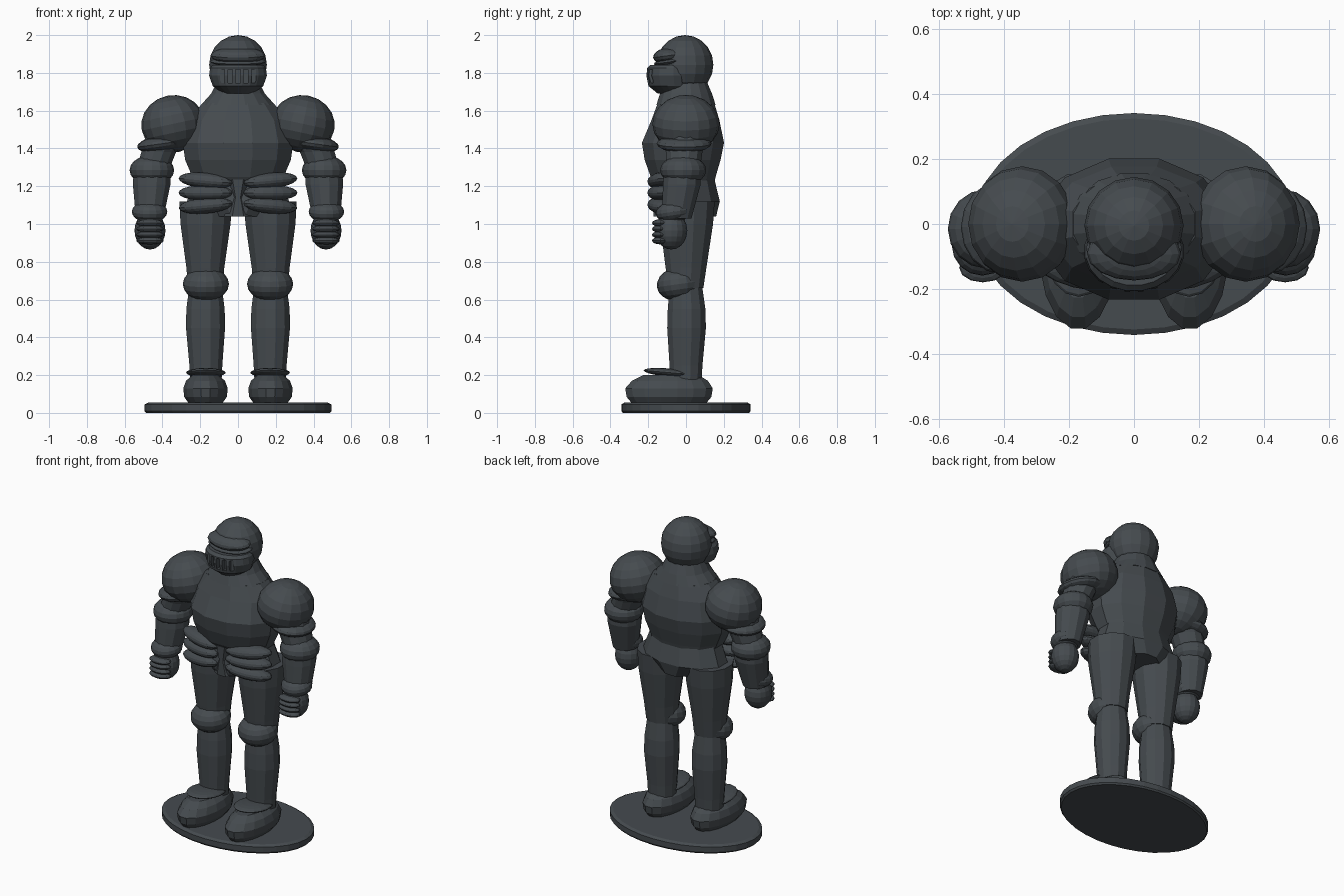
import bpy, bmesh, math
from mathutils import Matrix, Euler

if "Cube" in bpy.data.objects:
    bpy.data.objects.remove(bpy.data.objects["Cube"])

steel = bpy.data.materials.new("dark_steel")
steel.diffuse_color = (0.06, 0.07, 0.078, 1)
steel.use_nodes = True
steel.node_tree.nodes["Principled BSDF"].inputs["Base Color"].default_value = steel.diffuse_color


def finish(name, bm, mirror=False):
    bmesh.ops.recalc_face_normals(bm, faces=bm.faces)
    me = bpy.data.meshes.new(name)
    bm.to_mesh(me)
    bm.free()
    me.materials.append(steel)
    ob = bpy.data.objects.new(name, me)
    bpy.context.collection.objects.link(ob)
    if mirror:
        ob.modifiers.new("mirror", "MIRROR").use_mirror_merge = False
    return ob


def loft(name, rings, n=12, mirror=False, phase=0.5):
    """Elliptical rings (cx, cy, z, rx, ry) joined into a closed faceted tube."""
    bm = bmesh.new()
    loops = []
    for cx, cy, z, rx, ry in rings:
        angles = [2 * math.pi * (i + phase) / n for i in range(n)]
        loops.append([bm.verts.new((cx + rx * math.cos(a), cy + ry * math.sin(a), z))
                      for a in angles])
    for a, b in zip(loops, loops[1:]):
        for i in range(n):
            j = (i + 1) % n
            bm.faces.new((a[i], a[j], b[j], b[i]))
    bm.faces.new(loops[0])
    bm.faces.new(loops[-1])
    return finish(name, bm, mirror)


def ball(name, centre, radii, rot=(0, 0, 0), mirror=False, seg=16):
    """Faceted ellipsoid, optionally tilted (degrees)."""
    bm = bmesh.new()
    m = (Matrix.Translation(centre)
         @ Euler([math.radians(r) for r in rot]).to_matrix().to_4x4()
         @ Matrix.Diagonal((*radii, 1)))
    bmesh.ops.create_uvsphere(bm, u_segments=seg, v_segments=seg // 2 + 2,
                              radius=1, matrix=m)
    return finish(name, bm, mirror)


# Oval plinth
loft("base", [(0, 0, 0, .485, .335), (0, 0, .01, .495, .342),
              (0, 0, .045, .495, .342), (0, 0, .055, .475, .325)], 32, phase=0)

# Legs
loft("boot", [(-.172, -.09, .05, .09, .20), (-.172, -.09, .085, .115, .229),
              (-.172, -.09, .13, .12, .236), (-.172, -.085, .17, .105, .205),
              (-.172, -.08, .20, .07, .15)], 16, True)
ball("ankle_cuff", (-.17, -.085, .213), (.105, .14, .022), (-5, 0, 0), True)
loft("shin", [(-.17, 0, .15, .085, .085), (-.17, 0, .25, .09, .09),
              (-.172, .003, .45, .107, .106), (-.172, .003, .55, .105, .103),
              (-.172, 0, .66, .09, .09)], 12, True)
ball("knee_guard", (-.17, -.037, .682), (.122, .118, .09), (8, 0, 0), True)
loft("thigh", [(-.172, 0, .66, .095, .095), (-.173, 0, .77, .104, .112),
               (-.172, .003, 1.0, .137, .145), (-.17, .005, 1.12, .145, .152)], 12, True)

# Hips and torso
loft("hips", [(0, 0, 1.04, .14, .165), (0, .005, 1.12, .28, .18),
              (0, 0, 1.24, .235, .155)], 12)
loft("torso", [(0, 0, 1.18, .22, .145), (0, -.015, 1.25, .25, .178),
               (0, -.018, 1.34, .29, .208), (0, -.016, 1.43, .302, .225),
               (0, -.003, 1.55, .27, .186), (0, 0, 1.64, .195, .155)], 12)
loft("neck_collar", [(0, 0, 1.63, .20, .16), (0, 0, 1.69, .145, .14),
                     (0, 0, 1.76, .11, .11)], 16)

# Layered waist plates and front panel
for i, z in enumerate((1.23, 1.165, 1.097)):
    ball(f"waist_plate_{i + 1}", (-.172, -.135, z), (.147, .062, .042),
         (0, 5 - 5 * i, -14), True)
loft("front_panel", [(0, -.12, 1.04, .08, .055), (0, -.12, 1.14, .035, .06),
                     (0, -.12, 1.235, .075, .065)], 8)

# Arms
ball("shoulder_guard", (-.345, 0, 1.53), (.168, .178, .152), (0, -12, 0), True)
loft("upper_arm", [(-.37, -.005, 1.48, .12, .12), (-.42, -.01, 1.38, .095, .10),
                   (-.455, -.015, 1.28, .09, .09)], 12, True)
ball("arm_rim", (-.405, -.01, 1.425), (.13, .145, .045), (0, -8, 0), True)
ball("elbow_guard", (-.456, -.015, 1.285), (.118, .122, .08), (0, 0, 0), True)
loft("forearm", [(-.455, -.02, 1.28, .10, .10), (-.457, -.022, 1.21, .103, .103),
                 (-.468, -.05, 1.03, .075, .082)], 12, True)
ball("wrist_cuff", (-.468, -.065, 1.065), (.094, .095, .058), (8, 0, 0), True)
ball("hand", (-.466, -.078, .965), (.082, .085, .1), mirror=True)
for i in range(4):
    ball(f"finger_{i + 1}", (-.466, -.135, .912 + .031 * i), (.073, .045, .02),
         mirror=True, seg=12)

# Helmet
ball("helmet", (0, -.005, 1.843), (.153, .15, .157))
ball("visor_brow", (0, -.09, 1.892), (.145, .085, .044), (8, 0, 0))
ball("visor_lip", (0, -.075, 1.86), (.148, .095, .022), (8, 0, 0))
jaw = loft("jaw_guard", [(0, -.06, 1.69, .08, .09), (0, -.08, 1.73, .135, .12),
                         (0, -.085, 1.785, .155, .126), (0, -.085, 1.825, .15, .122),
                         (0, -.08, 1.842, .135, .11)], 20)

# Breathing slots cut into the jaw guard
bm = bmesh.new()
for i in range(-2, 3):
    bmesh.ops.create_cube(bm, size=1, matrix=Matrix.Translation((i * .042, -.22, 1.782))
                          @ Matrix.Diagonal((.024, .09, .07, 1)))
slots = finish("slot_cutter", bm)
slots.hide_render = True
slots.hide_viewport = True
cut = jaw.modifiers.new("slots", "BOOLEAN")
cut.operation = "DIFFERENCE"
cut.object = slots
